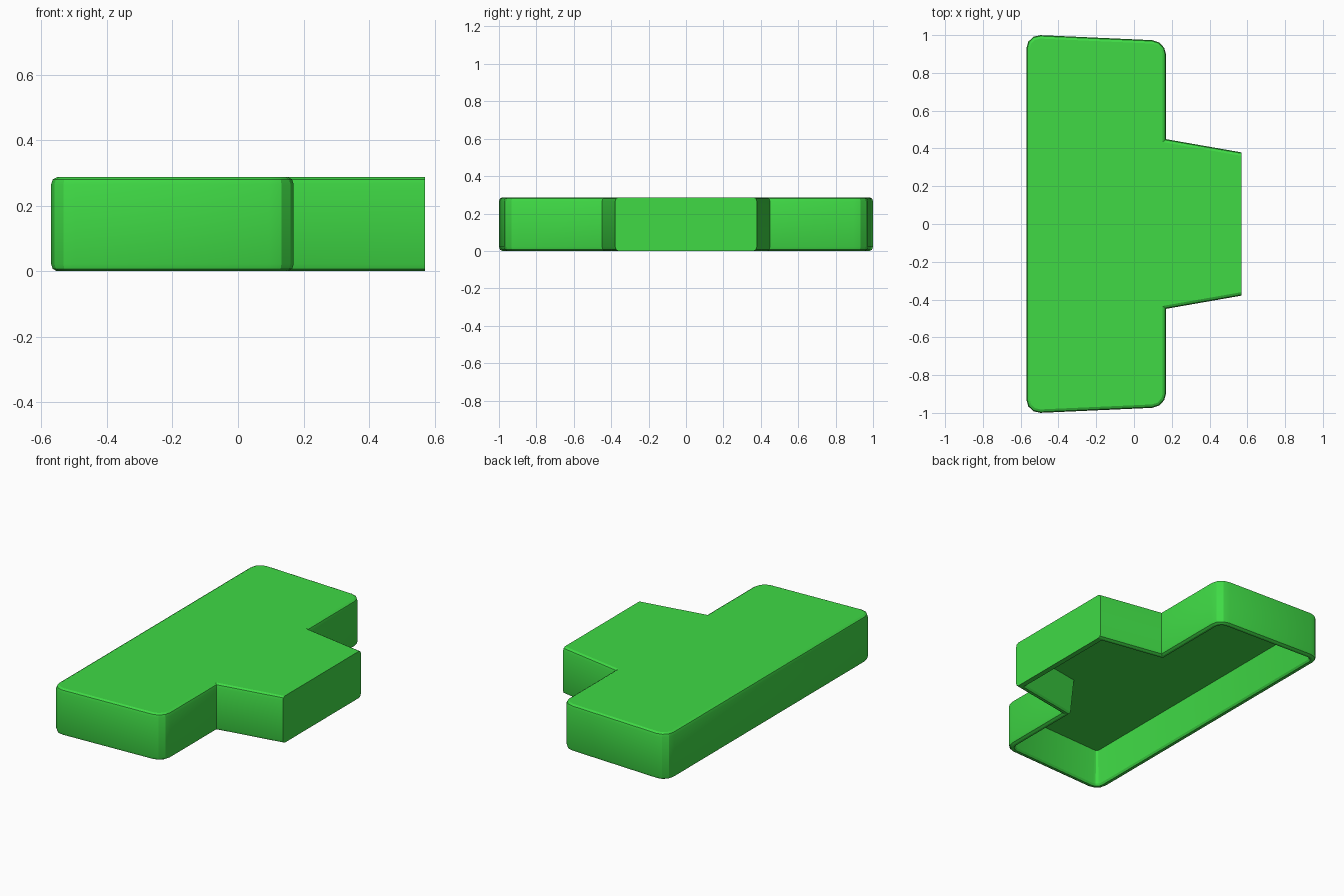
import bpy, bmesh
from math import pi, sin, cos
from mathutils import Vector

if "Cube" in bpy.data.objects:
    bpy.data.objects.remove(bpy.data.objects["Cube"])

TOP = 0.287
# Half of the T-shaped outline (front side): (x, y, rounded corner radius)
HALF = [(-0.57, -1.003, 0.075), (0.17, -0.97, 0.075), (0.17, -0.449, 0), (0.57, -0.379, 0)]
OUTLINE = HALF + [(x, -y, r) for x, y, r in reversed(HALF)]
TIP_EDGE = 3    # flat end of the stem, its outer edges are not eased


def ring(offset, tip_offset, z):
    """Outline moved inward by offset, with rounded corners, at height z."""
    pts = [Vector(p[:2]) for p in OUTLINE]
    n = len(pts)
    lines = []
    for i in range(n):
        d = (pts[(i + 1) % n] - pts[i]).normalized()
        o = tip_offset if i == TIP_EDGE else offset
        lines.append((pts[i] + Vector((-d.y, d.x)) * o, d))
    out = []
    for i in range(n):
        (a, u), (b, v) = lines[i - 1], lines[i]
        corner = a + u * ((b - a).cross(v) / u.cross(v))
        if OUTLINE[i][2] == 0:
            out.append(corner)
            continue
        r = max(OUTLINE[i][2] - offset, 0.02)
        for k in range(4):
            t = k / 3 * pi / 2
            out.append(corner - u * r * (1 - sin(t)) + v * r * (1 - cos(t)))
    return [(p.x, p.y, z) for p in out]


# Hollow shell: ceiling, drafted inner wall, rim, outer wall, top
bm = bmesh.new()
levels = [(0.055, 0.055, 0.225), (0.040, 0.040, 0.012), (0.032, 0.032, 0.0),
          (0.018, 0.0, 0.0), (0.005, 0.0, 0.007), (0.0, 0.0, 0.022),
          (0.0, 0.0, TOP - 0.022), (0.005, 0.0, TOP - 0.007), (0.018, 0.0, TOP)]
rings = [[bm.verts.new(c) for c in ring(*lv)] for lv in levels]
for lo, hi in zip(rings, rings[1:]):
    for i in range(len(lo)):
        j = (i + 1) % len(lo)
        bm.faces.new((lo[i], lo[j], hi[j], hi[i]))
bm.faces.new(rings[0][::-1])
bm.faces.new(rings[-1])
bmesh.ops.recalc_face_normals(bm, faces=bm.faces)
mesh = bpy.data.meshes.new("shell")
bm.to_mesh(mesh)
bm.free()
shell = bpy.data.objects.new("shell", mesh)
bpy.context.collection.objects.link(shell)

# Green plastic
green = bpy.data.materials.new("green")
green.diffuse_color = (0.05, 0.70, 0.06, 1)
green.use_nodes = True
green.node_tree.nodes["Principled BSDF"].inputs["Base Color"].default_value = green.diffuse_color
mesh.materials.append(green)

bpy.context.view_layer.objects.active = shell
shell.select_set(True)
bpy.ops.object.shade_smooth_by_angle(angle=pi / 7)
